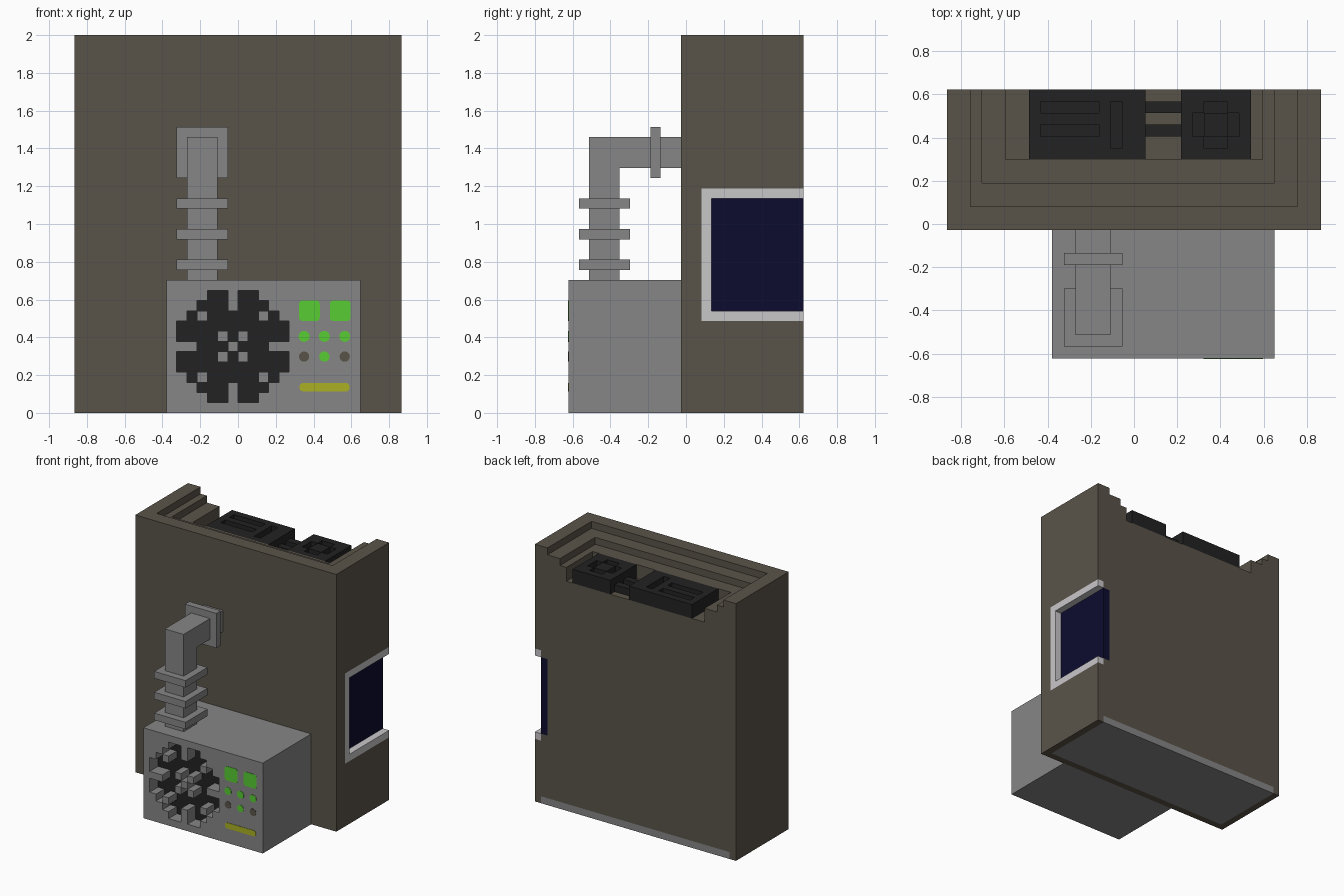
import bpy, bmesh, math

if "Cube" in bpy.data.objects:
    bpy.data.objects.remove(bpy.data.objects["Cube"])

V = 2 / 37                      # the model sits on a cube grid: 37 cells tall
Y0 = -11.5 * V                  # front plane


def srgb(h):
    c = [int(h[i:i + 2], 16) / 255 for i in (0, 2, 4)]
    return [x / 12.92 if x <= 0.04045 else ((x + 0.055) / 1.055) ** 2.4 for x in c] + [1]


MATS = {}
for name, h in dict(brown="5a5449", grey="868686", white="c9c7c9", navy="0c0c30",
                    black="222222", green="58cc34", yellow="aab024").items():
    MATS[name] = bpy.data.materials.new(name)
    MATS[name].diffuse_color = srgb(h)


def finish(bm, name, mat):
    bmesh.ops.recalc_face_normals(bm, faces=bm.faces[:])
    me = bpy.data.meshes.new(name)
    bm.to_mesh(me)
    bm.free()
    ob = bpy.data.objects.new(name, me)
    bpy.context.collection.objects.link(ob)
    me.materials.append(MATS[mat])
    return ob


def box(name, mat, x, y, z):
    """Box from cell ranges (x from centre, y from front, z from ground)."""
    bm = bmesh.new()
    bmesh.ops.create_cube(bm, size=1)
    for v in bm.verts:
        v.co = (x[v.co.x > 0] * V, Y0 + y[v.co.y > 0] * V, z[v.co.z > 0] * V)
    return finish(bm, name, mat)


def prism(name, mat, pts, y0, y1):
    """Front-facing outline (x, z) extruded from y0 to y1, in units."""
    bm = bmesh.new()
    f = bm.faces.new([bm.verts.new((px, y0, pz)) for px, pz in pts])
    ext = bmesh.ops.extrude_face_region(bm, geom=[f])["geom"]
    bmesh.ops.translate(bm, vec=(0, y1 - y0, 0),
                        verts=[g for g in ext if isinstance(g, bmesh.types.BMVert)])
    return finish(bm, name, mat)


def cut(ob, cutter):
    """Subtract a cutter, bake the result and drop the cutter."""
    m = ob.modifiers.new("cut", "BOOLEAN")
    m.operation, m.solver, m.object = "DIFFERENCE", "EXACT", cutter
    cutter.hide_render = True
    dg = bpy.context.evaluated_depsgraph_get()
    dg.update()
    me = bpy.data.meshes.new_from_object(ob.evaluated_get(dg))
    ob.modifiers.clear()
    ob.data = me
    bpy.data.objects.remove(cutter)


def carve(ob, mat, x, y, z):
    cut(ob, box("cutter", mat, x, y, z))


# Cabinet with stepped top (open at the back), side window bay and base recess
cabinet = box("cabinet", "brown", (-16, 16), (11, 23), (0, 37))
for x, y, z in (((-14, 14), 13, 36), ((-13, 12), 15, 35), ((-11, 11), 17, 33)):
    carve(cabinet, "brown", x, (y, 25), (z, 39))
carve(cabinet, "brown", (15, 18), (13, 25), (9, 22))
carve(cabinet, "brown", (14, 18), (14, 25), (10, 21))
carve(cabinet, "brown", (-15, 15), (12, 25), (-1, 1))
box("base_plate", "grey", (-15, 15), (12, 23), (0, 1))

# Side window
frame = box("window_frame", "white", (15, 16), (13, 23), (9, 22))
carve(frame, "white", (13, 18), (14, 25), (10, 21))
box("window_pane", "navy", (14, 15), (14, 23), (10, 21))

# Machinery blocks in the top well
left = box("top_block_left", "black", (-9, 1), (17, 23), (33, 35))
for x, y in (((-8, -3), (21, 22)), ((-8, -3), (19, 20)), ((-2, -1), (18, 22))):
    carve(left, "black", x, y, (34, 36))
right = box("top_block_right", "black", (4, 10), (17, 23), (33, 35))
for x, y in (((6, 8), (18, 19)), ((6, 8), (21, 22)), ((5, 6), (19, 21)), ((8, 9), (19, 21))):
    carve(right, "black", x, y, (34, 36))
for j in (19, 21):
    box("top_link", "black", (1, 4), (j, j + 1), (33, 34))

# Front machine box with a round stepped fan recess
machine = box("machine_box", "grey", (-7, 12), (0, 11), (0, 13))
q = [(2.5, 5.5), (2.5, 4.5), (3.5, 4.5), (3.5, 3.5), (4.5, 3.5), (4.5, 2.5), (5.5, 2.5)]
half = q + [(x, -z) for x, z in reversed(q)]
ring = half + [(-x, z) for x, z in reversed(half)]
outline = [((x - 0.5) * V, (z + 6.5) * V) for x, z in ring]
DEPTH = 2
cut(machine, prism("cutter", "grey", outline, Y0 - V, Y0 + DEPTH * V))
prism("fan_back", "black", outline, Y0 + DEPTH * V - 0.006, Y0 + DEPTH * V + 0.002)


# Fan grille: pillars and spokes flush with the front
def pillar(name, a, b, w=1, h=1):
    x, z = a - 1, b + 6
    box(name, "grey", (x, x + w), (0, DEPTH), (z, z + h))


pillar("fan_hub", 0, 0)
for sx in (-1, 1):
    for sz in (-1, 1):
        for d in (1, 3):
            pillar("fan_pillar", sx * d, sz * d)
for s in (-5, 4):
    pillar("fan_spoke", s, 0, w=2)
    pillar("fan_spoke", 0, s, h=2)


# Control panel plates
def plate(name, mat, cx, cz, w, h, r, seg=6):
    pts = []
    for i, (sx, sz) in enumerate(((1, 1), (-1, 1), (-1, -1), (1, -1))):
        for k in range(seg + 1):
            a = math.pi / 2 * (i + k / seg)
            pts.append((cx + sx * (w / 2 - r) + r * math.cos(a),
                        cz + sz * (h / 2 - r) + r * math.sin(a)))
    prism(name, mat, pts, Y0 - 0.003, Y0 + 0.003)


for cx in (0.378, 0.541):
    plate("green_screen", "green", cx, 0.541, 0.11, 0.11, 0.02)
for i, cx in enumerate((0.35, 0.457, 0.565)):
    plate("upper_lamp", "green", cx, 0.405, 0.058, 0.058, 0.0285)
    plate("lower_lamp", "green" if i == 1 else "brown", cx, 0.298, 0.054, 0.054, 0.0265)
plate("yellow_bar", "yellow", 0.458, 0.136, 0.265, 0.045, 0.021)

# Elbow pipe with flanges
box("pipe_riser", "grey", (-5, -2), (2, 5), (13, 27))
box("pipe_arm", "grey", (-5, -2), (5, 11), (24, 27))
for k in (14, 17, 20):
    box("riser_flange", "grey", (-6, -1), (1, 6), (k, k + 1))
box("arm_flange", "grey", (-6, -1), (8, 9), (23, 28))

for m in bpy.data.materials:
    if m.users and not m.is_grease_pencil:
        m.use_nodes = True
        m.node_tree.nodes["Principled BSDF"].inputs["Base Color"].default_value = m.diffuse_color
